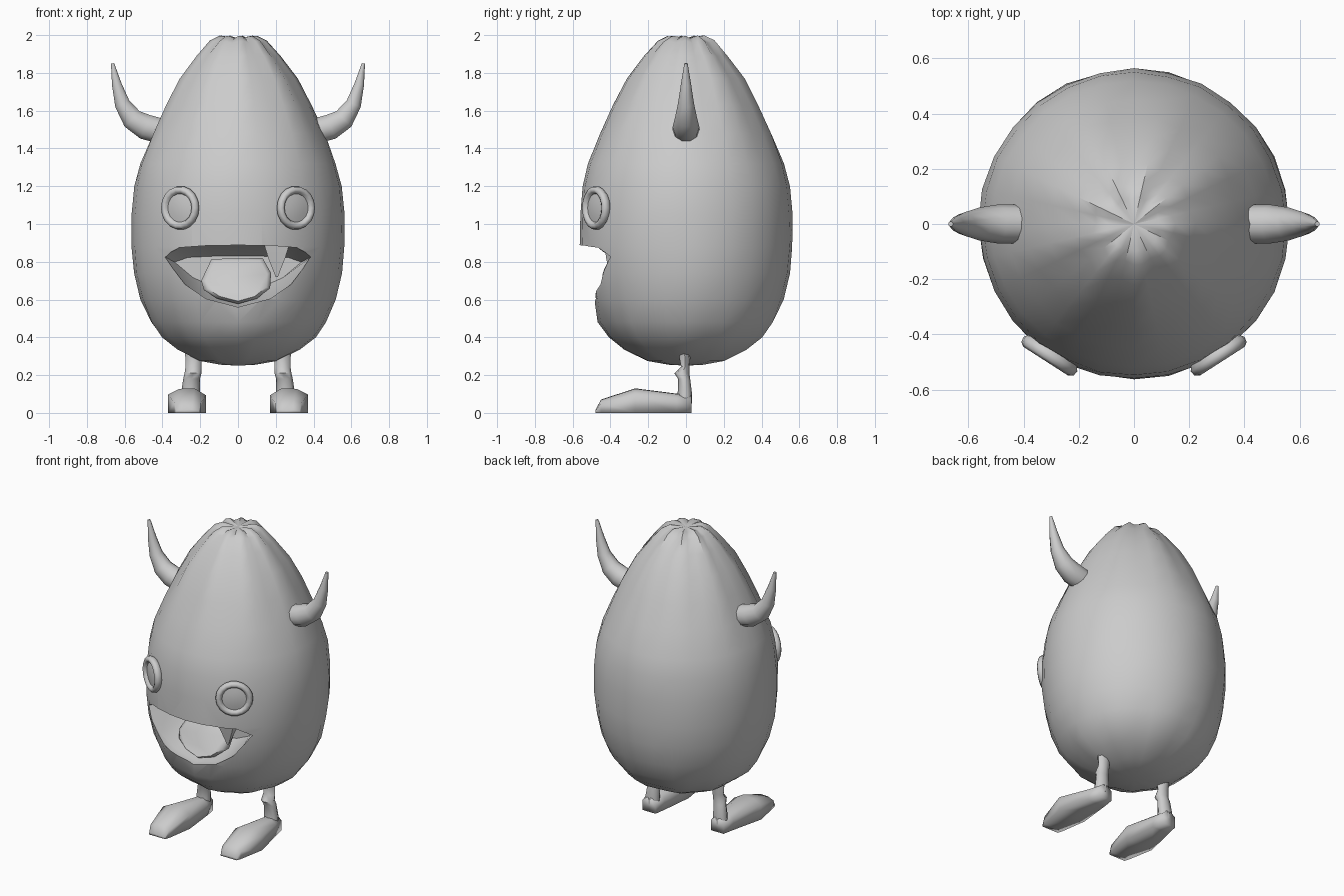
import bpy, bmesh, math, random
from mathutils import Vector

if "Cube" in bpy.data.objects:
    bpy.data.objects.remove(bpy.data.objects["Cube"])

random.seed(4)
grey = bpy.data.materials.new("plain grey")
grey.diffuse_color = (0.6, 0.6, 0.6, 1)
grey.use_nodes = True
grey.node_tree.nodes["Principled BSDF"].inputs["Base Color"].default_value = grey.diffuse_color


def finish(name, bm, angle=40):
    bmesh.ops.recalc_face_normals(bm, faces=bm.faces)
    me = bpy.data.meshes.new(name)
    bm.to_mesh(me)
    bm.free()
    me.materials.append(grey)
    ob = bpy.data.objects.new(name, me)
    bpy.context.collection.objects.link(ob)
    smooth(ob, angle)
    return ob


def smooth(ob, angle):
    bpy.ops.object.select_all(action='DESELECT')
    ob.select_set(True)
    bpy.context.view_layer.objects.active = ob
    bpy.ops.object.shade_smooth_by_angle(angle=math.radians(angle))


def loft(bm, rings, caps=True):
    """Skin a list of equal-length point rings."""
    loops = [[bm.verts.new(p) for p in r] for r in rings]
    n = len(loops[0])
    for a, b in zip(loops, loops[1:]):
        for i in range(n):
            j = (i + 1) % n
            bm.faces.new((a[i], a[j], b[j], b[i]))
    if caps:
        bm.faces.new(loops[0][::-1])
        bm.faces.new(loops[-1])
    return loops


def tube(bm, path, sides):
    """Round tube through (x, y, z, radius) points that lie in an x-z plane."""
    pts = [Vector(p[:3]) for p in path]
    rings = []
    for i, p in enumerate(pts):
        t = (pts[min(i + 1, len(pts) - 1)] - pts[max(i - 1, 0)]).normalized()
        u = Vector((0, 1, 0))
        v = t.cross(u).normalized()
        r = path[i][3]
        rings.append([p + r * (math.cos(a) * u + math.sin(a) * v)
                      for a in (math.tau * k / sides for k in range(sides))])
    loft(bm, rings)


# egg body with gathered folds at both ends
profile = [(0.09, 0.255), (0.20, 0.275), (0.32, 0.335), (0.405, 0.40), (0.462, 0.48),
           (0.515, 0.60), (0.548, 0.74), (0.562, 0.88), (0.562, 1.05), (0.548, 1.20),
           (0.517, 1.32), (0.452, 1.48), (0.382, 1.63), (0.306, 1.77), (0.215, 1.89),
           (0.145, 1.965), (0.095, 1.99)]
SEG = 28
bm = bmesh.new()
rings = []
for r, z in profile:
    fold = 0.06 * max(0, (z - 1.3) / 0.7) + 0.04 * max(0, (0.6 - z) / 0.35)
    ring = []
    for k in range(SEG):
        a = math.tau * k / SEG
        f = math.cos(9 * a + 0.6)
        rr = r * (1 + fold * f + random.uniform(-0.006, 0.006))
        x, y = rr * math.cos(a), rr * math.sin(a)
        if z < 0.65:
            y = max(y, -0.485)          # flattened chin
        ring.append((x, y, z + (0.008 * f if z > 1.95 else 0)))
    rings.append(ring)
loops = loft(bm, rings, caps=False)
for loop, z in ((loops[0], 0.25), (loops[-1], 1.982)):
    c = bm.verts.new((0, 0, z))
    for i in range(SEG):
        bm.faces.new((loop[i], loop[(i + 1) % SEG], c))
body = finish("body", bm, 45)

# mouth opening: smile-shaped cutter narrowing toward the back
half = [(0.0, 0.888), (0.16, 0.886), (0.31, 0.875), (0.395, 0.83),
        (0.28, 0.68), (0.17, 0.605), (0.0, 0.56)]
smile = half + [(-x, z) for x, z in half[-2:0:-1]]
bm = bmesh.new()
loft(bm, [[(x * s, y, 0.76 + (z - 0.76) * t) for x, z in smile]
          for y, s, t in ((-0.75, 1, 1), (-0.43, 1, 1), (-0.22, 0.85, 0.55))])
cutter = finish("mouth_cutter", bm)
cutter.hide_render = True
mod = body.modifiers.new("mouth", 'BOOLEAN')
mod.operation = 'DIFFERENCE'
mod.solver = 'EXACT'
mod.object = cutter
bpy.context.view_layer.objects.active = body
bpy.ops.object.modifier_apply(modifier="mouth")
bpy.data.objects.remove(cutter)
smooth(body, 45)

# tongue: bevelled slab sloping from the back of the mouth down to the lip
outline = [(-0.14, 0.815), (0.13, 0.82), (0.175, 0.74), (0.17, 0.66), (0.10, 0.605),
           (0.0, 0.577), (-0.11, 0.605), (-0.18, 0.65), (-0.195, 0.70)]
bm = bmesh.new()
loft(bm, [[(x * s, -0.27 - 0.55 * (0.82 - z) + d, 0.70 + (z - 0.70) * s) for x, z in outline]
          for s, d in ((0.85, 0.05), (1.0, 0.02), (1.0, -0.01), (0.88, -0.03))])
finish("tongue", bm, 50)

# single hanging tooth
bm = bmesh.new()
loft(bm, [[(0.205 + sx * w, -0.40 + sy * w * 0.5, z)
           for sx, sy in ((-1, -1), (1, -1), (1, 1), (-1, 1))]
          for w, z in ((0.065, 0.885), (0.045, 0.82), (0.006, 0.72))])
finish("tooth", bm, 30)

for side, s in (("left", -1), ("right", 1)):
    # curved horn
    bm = bmesh.new()
    tube(bm, [(s * x, 0, z, r) for x, z, r in
              ((0.42, 1.495, 0.070), (0.49, 1.514, 0.071), (0.56, 1.556, 0.060),
               (0.612, 1.635, 0.043), (0.642, 1.74, 0.027), (0.664, 1.85, 0.009))], 10)
    finish(side + "_horn", bm, 50)

    # button eye: rounded rim around a gently domed centre
    out = Vector((s * 0.54, -0.84, 0)).normalized()
    across = Vector((0, 0, 1)).cross(out)
    centre = Vector((s * 0.303, -0.472, 1.085))
    bm = bmesh.new()
    eye_rings = []
    for r, h in ((0.095, -0.03), (0.116, 0.0), (0.112, 0.02), (0.097, 0.030),
                 (0.083, 0.024), (0.075, 0.010), (0.045, 0.015), (0.012, 0.017)):
        eye_rings.append([centre + out * h + r * (math.cos(a) * across
                          + math.sin(a) * Vector((0, 0, 1)))
                          for a in (math.tau * k / 18 for k in range(18))])
    loft(bm, eye_rings)
    finish(side + "_eye", bm, 60)

    # thin leg with a pinched knee, widening into the heel
    bm = bmesh.new()
    leg = ((0.235, -0.008, 0.33, 0.045, 0.035), (0.236, -0.004, 0.245, 0.042, 0.022),
           (0.238, -0.022, 0.21, 0.045, 0.040), (0.246, -0.010, 0.18, 0.044, 0.032),
           (0.252, -0.006, 0.10, 0.050, 0.038), (0.254, -0.006, 0.05, 0.050, 0.038))
    loft(bm, [[(s * (x + rx * math.cos(a)), y + ry * math.sin(a), z)
               for a in (math.tau * k / 8 for k in range(8))]
              for x, y, z, rx, ry in leg])
    finish(side + "_leg", bm, 60)

    # long foot, widest at the ball, tapering to heel and toe
    bm = bmesh.new()
    foot = ((0.03, 0.254, 0.048, 0.095), (-0.05, 0.256, 0.062, 0.102),
            (-0.27, 0.27, 0.10, 0.13), (-0.45, 0.267, 0.07, 0.07),
            (-0.48, 0.267, 0.06, 0.015))
    loft(bm, [[(s * (x + w * u), y, h * v) for u, v in
               ((-1, 0), (1, 0), (1, 0.75), (0.4, 0.98), (-0.4, 1), (-1, 0.72))]
              for y, x, w, h in foot])
    finish(side + "_foot", bm, 95)
